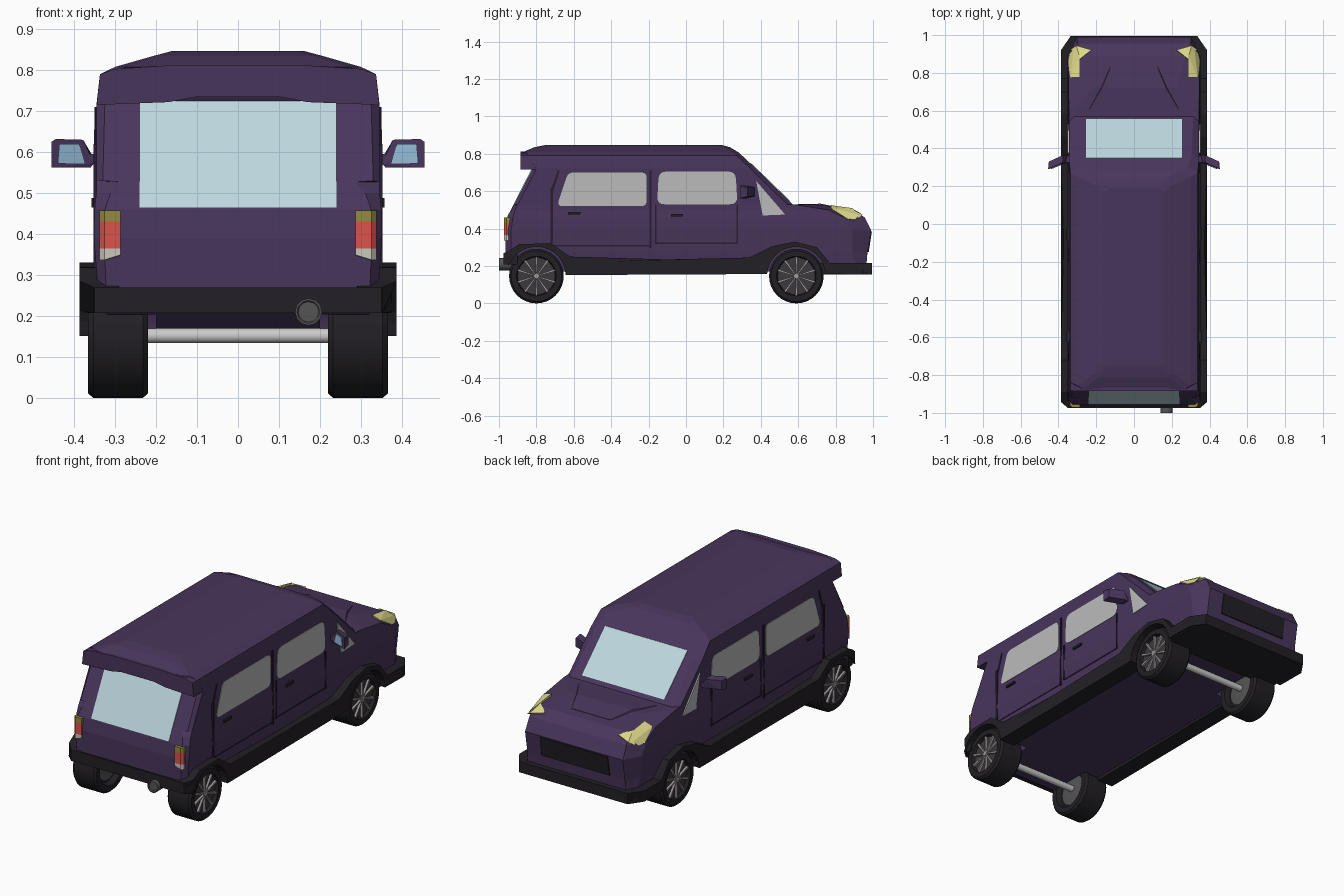
import bpy, bmesh
from math import sin, cos, pi, radians
from mathutils import Vector, Matrix

if "Cube" in bpy.data.objects:
    bpy.data.objects.remove(bpy.data.objects["Cube"])

COL = {'purple': (.066, .036, .105), 'black': (.016, .014, .018), 'glass': (.5, .68, .73),
       'mirror': (.3, .5, .68), 'yellow': (.72, .68, .25), 'red': (.7, .09, .07),
       'olive': (.3, .26, .05), 'white': (.6, .57, .5), 'seam': (.022, .012, .035),
       'rim': (.045, .042, .045), 'spoke': (.36, .32, .33), 'dark': (.09, .09, .09), 'grey': None,
       'pane': (.5, .5, .5)}
MATS = {}


def finish(name, bm, col, smooth=None):
    bmesh.ops.recalc_face_normals(bm, faces=bm.faces)
    me = bpy.data.meshes.new(name)
    bm.to_mesh(me)
    bm.free()
    ob = bpy.data.objects.new(name, me)
    bpy.context.collection.objects.link(ob)
    if COL[col]:
        if col not in MATS:
            MATS[col] = bpy.data.materials.new(col)
            MATS[col].diffuse_color = (*COL[col], 1)
        me.materials.append(MATS[col])
    if smooth:
        me.shade_smooth()
        me.set_sharp_from_angle(angle=radians(smooth))
    return ob


def loft(name, rings, col, smooth=None):
    bm = bmesh.new()
    rows = [[bm.verts.new(p) for p in r] for r in rings]
    n = len(rows[0])
    for a, b in zip(rows, rows[1:]):
        for i in range(n):
            bm.faces.new((a[i], a[(i + 1) % n], b[(i + 1) % n], b[i]))
    bm.faces.new(rows[0])
    bm.faces.new(rows[-1])
    return finish(name, bm, col, smooth)


def prism(name, pts, axis, a, b, col):
    """Extrude a 2D outline along x (pts are y,z), y (pts are x,z) or z (pts are x,y)."""
    f = {'x': lambda p, t: (t, *p), 'y': lambda p, t: (p[0], t, p[1]), 'z': lambda p, t: (*p, t)}[axis]
    return loft(name, [[f(p, t) for p in pts] for t in (a, b)], col)


def box(name, x0, x1, y0, y1, z0, z1, col):
    return prism(name, [(y0, z0), (y1, z0), (y1, z1), (y0, z1)], 'x', x0, x1, col)


def mirrored(half):
    """Complete a half outline by reflecting it in x."""
    return half + [(-p[0], *p[1:]) for p in reversed(half)]


def hull(name, pts, col):
    bm = bmesh.new()
    for p in pts:
        bm.verts.new(p)
    bmesh.ops.convex_hull(bm, input=bm.verts)
    return finish(name, bm, col)


def lathe(name, prof, c, col, axis='x', n=32):
    """Revolve (offset, radius) pairs about an axis through c."""
    rings = []
    for t, r in prof:
        ring = [(r * cos(2 * pi * i / n), r * sin(2 * pi * i / n)) for i in range(n)]
        rings.append([(c[0] + t, c[1] + u, c[2] + v) if axis == 'x' else
                      (c[0] + u, c[1] + t, c[2] + v) for u, v in ring])
    return loft(name, rings, col, 35)


def rounded(pts, r, k=4):
    """Round every corner of an outline."""
    out = []
    for i, p in enumerate(pts):
        p, q, s = Vector(p), Vector(pts[i - 1]), Vector(pts[(i + 1) % len(pts)])
        a, b = p + (q - p).normalized() * r, p + (s - p).normalized() * r
        for j in range(k + 1):
            t = j / k
            out.append(tuple(a * (1 - t) ** 2 + p * 2 * t * (1 - t) + b * t * t))
    return out


# body shell: horizontal slices (z, rear y, front y, half width, corner x, rear corner y, front corner y)
slices = [(.17, -.90, .93, .325, .03, .02, .04), (.21, -.955, .965, .335, .03, .02, .06),
          (.27, -.965, .97, .342, .04, .03, .08), (.39, -.965, .99, .352, .05, .03, .10),
          (.46, -.955, .955, .350, .05, .03, .11), (.50, -.934, .89, .346, .07, .02, .13),
          (.527, -.92, .72, .345, .12, .02, .13), (.53, -.918, .57, .345, .03, .02, .03),
          (.72, -.82, .375, .345, .04, .02, .03), (.79, -.86, .30, .337, .05, .02, .03),
          (.808, -.875, .28, .30, .06, .02, .03), (.835, -.81, .235, .205, .04, .02, .03),
          (.847, -.75, .19, .16, .03, .02, .02)]
rings = [mirrored([(w - cx * .5, yr, z), (w, yr + cr, z), (w, yf - cf, z), (w - cx, yf, z)])
         for z, yr, yf, w, cx, cr, cf in slices]
body = loft('body_shell', rings, 'purple')

# wheel wells cut into the body
WHEELS = (-.80, .59)
ZW = .146
for s in (1, -1):
    for y in WHEELS:
        cut = lathe('well_cutter', [(.2 * s, .158), (.45 * s, .158)], (0, y, ZW), 'black')
        cut.hide_render = True
        m = body.modifiers.new('well', 'BOOLEAN')
        m.operation, m.object, m.solver = 'DIFFERENCE', cut, 'EXACT'
        bpy.context.view_layer.objects.active = body
        bpy.ops.object.modifier_apply(modifier='well')
        bpy.data.objects.remove(cut)

# roof spoiler over the rear window
prism('rear_spoiler', mirrored([(.1, .735), (.17, .722), (.345, .715), (.337, .79), (.3, .803), (.16, .812)]),
      'y', -.885, -.79, 'purple')
# raised centre of the bonnet
hull('bonnet_crown', mirrored([(.12, .84, .51), (.17, .72, .533), (.24, .60, .531), (.24, .60, .50),
                               (.12, .84, .49)]), 'purple')


# windscreen and rear window: thin slabs lying on the slopes
def slab(name, w, low, high, d, col):
    (y0, z0), (y1, z1) = low, high
    prism(name, [(y0, z0), (y1, z1), (y1 - d, z1 - .01), (y0 - d, z0 - .01)], 'x', -w, w, col)


slab('windscreen', .255, (.556, .55), (.35, .748), .03, 'glass')
slab('rear_window', .24, (-.955, .465), (-.819, .733), -.03, 'glass')

# bumpers, grille, exhaust
prism('front_bumper', mirrored([(.36, .70), (.36, .94), (.325, .995)]), 'z', .155, .215, 'black')
prism('rear_bumper', mirrored([(.375, -.90), (.375, -.935), (.35, -.975)]), 'z', .207, .27, 'black')
prism('grille', [(.95, .275), (.977, .275), (.994, .385), (.95, .385)], 'x', -.21, .21, 'black')
lathe('exhaust_pipe', [(-.095, .025), (-.1, .028), (-.1, .033), (-.02, .033), (.1, .028)],
      (.172, -.9, .21), 'dark', 'y', 12)

# axles
for y in WHEELS:
    lathe('axle', [(-.28, .018), (.28, .018)], (0, y, .152), 'grey', n=16)


def arch(cy, a0, a1, n=12):
    return [(cy + .157 * cos(radians(a0 + (a1 - a0) * i / n)),
             ZW + .157 * sin(radians(a0 + (a1 - a0) * i / n))) for i in range(n + 1)]


trim = [(-.972, .27), (-.94, .285), (-.89, .318), (-.72, .32), (-.62, .25), (-.1, .235), (.34, .245),
        (.46, .305), (.58, .33), (.70, .30), (.77, .215), (.92, .215), (.995, .215), (.995, .155),
        (.92, .155)] + arch(.59, 4, 176) + arch(-.80, 2, 155) + [(-.972, .207)]
side_windows = {
    'front_door_window': (rounded([(-.155, .53), (.275, .53), (.265, .705), (-.145, .705)], .04), .3475),
    'rear_door_window': (rounded([(-.69, .52), (-.21, .52), (-.21, .70), (-.63, .70)], .03), .3475),
    'quarter_window': ([(.41, .47), (.53, .475), (.375, .655)], .352)}
# panel seams: y0, y1, z0, z1, outer x
seams = [(-.195, -.185, .46, .71, .350), (-.195, -.185, .30, .46, .3525),
         (-.165, -.158, .32, .53, .3525), (.27, .277, .32, .53, .3525),
         (-.165, .277, .318, .326, .349), (-.715, -.195, .305, .311, .3475),
         (-.725, -.71, .32, .62, .3525)]

for s in (1, -1):
    sx = lambda pts: [(s * x, y, z) for x, y, z in pts]
    # sill and wheel arch trim, narrowing at both ends
    loft('arch_trim', [[(s * .29, y, z) for y, z in trim],
                       [(s * (.335 if y > .95 else .352 if y < -.95 else
                              .372 if -.6 < y < .3 else .387), y, z) for y, z in trim]], 'black')
    # glass, seams and handles on the sides
    for name, (pts, x) in side_windows.items():
        prism(name, pts, 'x', s * .31, s * x, 'pane')
    for y0, y1, z0, z1, x in seams:
        box('door_seam', s * .32, s * x, y0, y1, z0, z1, 'seam')
    for y, z in ((-.63, .475), (-.08, .465)):
        box('door_handle', s * .33, s * .358, y, y + .065, z, z + .013, 'black')
    # rear pillar strip following the slope
    prism('rear_pillar_seam', [(-.725, .60), (-.71, .60), (-.675, .71), (-.685, .71)], 'x',
          s * .32, s * .348, 'seam')
    # L-shaped headlight
    hull('headlight', sx([(.338, .775, .508), (.287, .775, .525), (.287, .89, .509), (.32, .925, .474),
                          (.342, .905, .447), (.350, .865, .452), (.30, .8, .45)]), 'yellow')
    hull('headlight_tip', sx([(.285, .875, .511), (.225, .922, .489), (.225, .915, .47), (.305, .945, .474),
                              (.335, .925, .455), (.29, .85, .46)]), 'yellow')
    # tail light in three bands, wrapping the rear corner
    for col, z0, z1 in (('white', .337, .365), ('red', .365, .43), ('olive', .43, .458)):
        lift = .012 * (col == 'white')
        hull('tail_light_' + col, sx([(x, y, z) for z in (z0, z1) for x, y in
                                      ((.287, -.90), (.326, -.972), (.338, -.96), (.338, -.93))] +
                                     [(.287, -.972, z0 + lift), (.287, -.972, z1)]), col)
    # door mirror: housing, arm and glass
    face = [(.352, .325, .572), (.378, .325, .63), (.445, .295, .632), (.455, .29, .625), (.455, .29, .562),
            (.36, .325, .562)]
    hull('mirror_housing', sx(face + [(x - .004, y + .04, .6 + (z - .6) * .75) for x, y, z in face]), 'purple')
    box('mirror_arm', s * .33, s * .375, .325, .36, .57, .595, 'purple')
    glass = [(.374, .32, .572), (.388, .317, .62), (.436, .295, .62), (.44, .293, .572)]
    hull('mirror_glass', sx([(x, y + d, z) for x, y, z in glass for d in (-.003, .01)]), 'mirror')
    # wheels: tyre, rim dish and ten spokes
    for y in WHEELS:
        c = (0, y, ZW)
        lathe('tyre', [(s * t, r) for t, r in
                       ((.26, .04), (.25, .095), (.22, .105), (.22, .135), (.232, .146), (.353, .146),
                        (.366, .135), (.366, .106), (.345, .10), (.34, .04))], c, 'black')
        lathe('rim_dish', [(s * .33, .1), (s * .348, .1), (s * .348, .01)], c, 'rim')
        lathe('inner_hub', [(s * .27, .085), (s * .245, .085), (s * .24, .03)], c, 'dark')
        lathe('hub_cap', [(s * .34, .016), (s * .362, .014)], c, 'spoke', n=12)
        for i in range(10):
            sp = prism('wheel_spoke', [(-.003, .012), (.003, .012), (.006, .103), (-.006, .103)], 'x',
                       s * .342, s * .36, 'spoke')
            sp.data.transform(Matrix.Translation(c) @ Matrix.Rotation(2 * pi * i / 10, 4, 'X'))

for m in bpy.data.materials:
    if m.users and not m.is_grease_pencil:
        m.use_nodes = True
        m.node_tree.nodes["Principled BSDF"].inputs["Base Color"].default_value = m.diffuse_color
